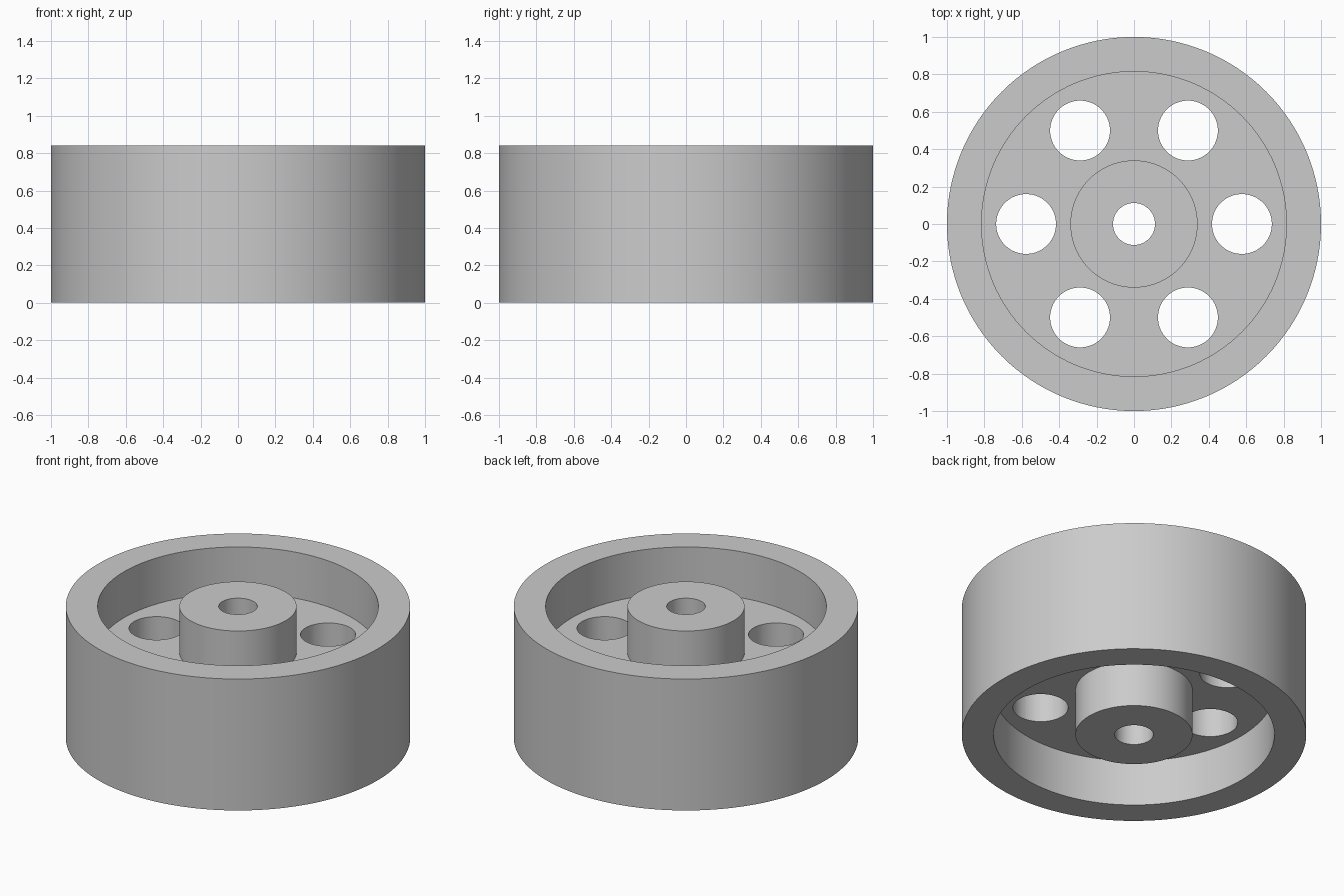
import bpy
import bmesh
from math import cos, sin, tau
from mathutils import Matrix

cube = bpy.data.objects.get("Cube")
if cube:
    bpy.data.objects.remove(cube, do_unlink=True)

HEIGHT = 0.842
RECESS = 0.295          # depth of the hollow on each face
RIM_OUT, RIM_IN = 1.0, 0.815
HUB, BORE = 0.34, 0.112
HOLE, HOLE_CIRCLE, HOLES = 0.16, 0.577, 6

grey = bpy.data.materials.new("plain grey")
grey.use_nodes = True
grey.diffuse_color = (0.6, 0.6, 0.6, 1)
grey.node_tree.nodes["Principled BSDF"].inputs["Base Color"].default_value = grey.diffuse_color


def add_object(name, bm):
    bmesh.ops.recalc_face_normals(bm, faces=bm.faces)
    mesh = bpy.data.meshes.new(name)
    bm.to_mesh(mesh)
    bm.free()
    mesh.materials.append(grey)
    obj = bpy.data.objects.new(name, mesh)
    bpy.context.collection.objects.link(obj)
    return obj


# Wheel body: closed cross-section of hub, web and rim, turned about z
low, high = RECESS, HEIGHT - RECESS
section = [(BORE, 0), (HUB, 0), (HUB, low), (RIM_IN, low), (RIM_IN, 0), (RIM_OUT, 0),
           (RIM_OUT, HEIGHT), (RIM_IN, HEIGHT), (RIM_IN, high), (HUB, high),
           (HUB, HEIGHT), (BORE, HEIGHT)]
bm = bmesh.new()
verts = [bm.verts.new((r, 0, z)) for r, z in section]
edges = [bm.edges.new((v, verts[i - 1])) for i, v in enumerate(verts)]
bmesh.ops.spin(bm, geom=verts + edges, cent=(0, 0, 0), axis=(0, 0, 1),
               angle=tau, steps=128, use_duplicate=False)
bmesh.ops.remove_doubles(bm, verts=bm.verts, dist=0.0001)
wheel = add_object("wheel_body", bm)

# Ring of round lightening holes through the web
bm = bmesh.new()
for i in range(HOLES):
    a = tau * i / HOLES
    place = Matrix.Translation((HOLE_CIRCLE * cos(a), HOLE_CIRCLE * sin(a), HEIGHT / 2))
    bmesh.ops.create_cone(bm, cap_ends=True, segments=64, radius1=HOLE, radius2=HOLE,
                          depth=HEIGHT / 2, matrix=place)
cutter = add_object("hole_cutter", bm)
cutter.hide_render = True

cut = wheel.modifiers.new("web holes", "BOOLEAN")
cut.operation = "DIFFERENCE"
cut.solver = "EXACT"
cut.object = cutter

bpy.ops.object.select_all(action="DESELECT")
wheel.select_set(True)
bpy.context.view_layer.objects.active = wheel
bpy.ops.object.modifier_apply(modifier=cut.name)
bpy.data.objects.remove(cutter, do_unlink=True)
bpy.ops.object.shade_smooth_by_angle()
